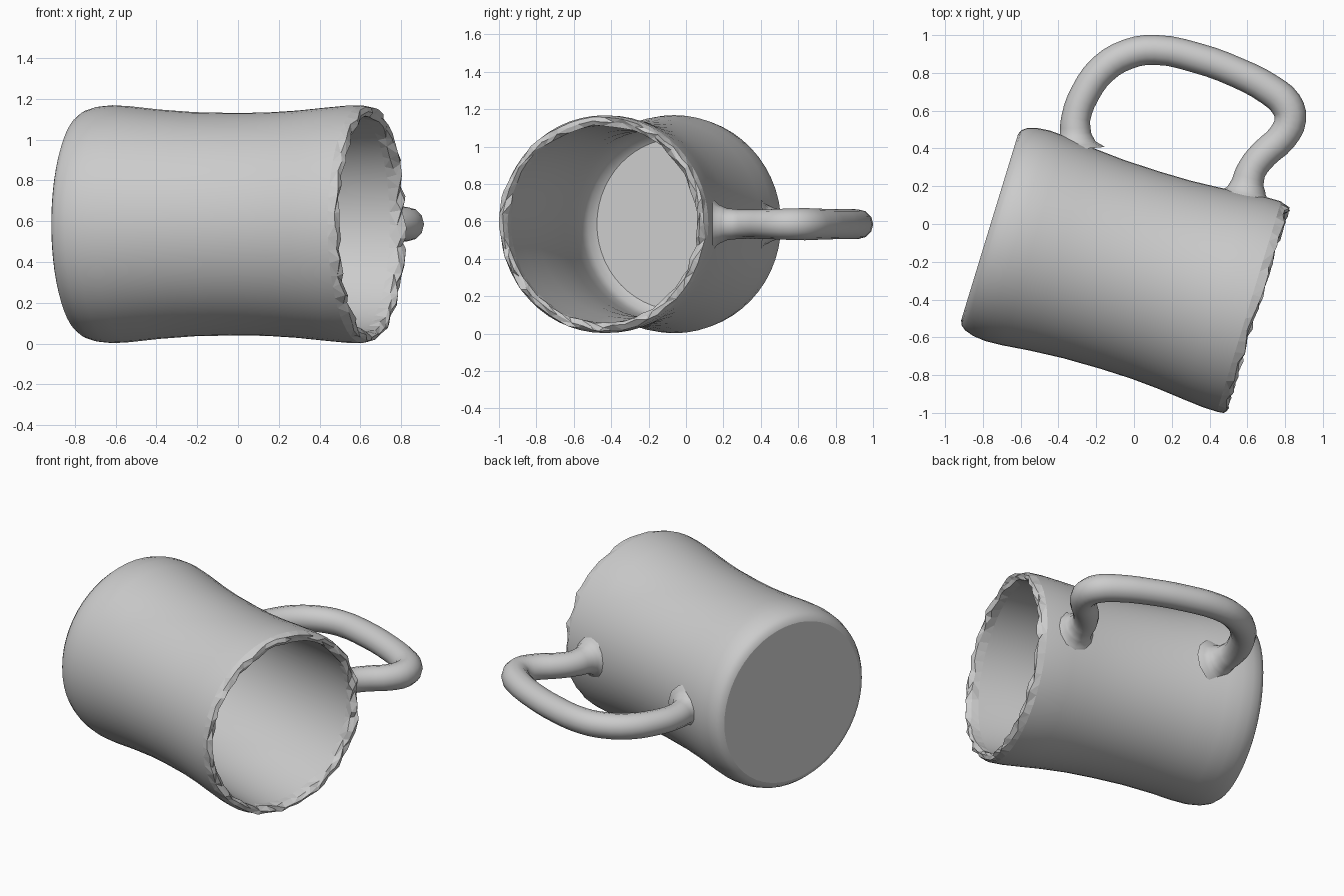
import bpy, bmesh, math, random
from mathutils import Vector

if "Cube" in bpy.data.objects:
    bpy.data.objects.remove(bpy.data.objects["Cube"])

random.seed(4)
SEG = 56
TILT = math.radians(-17)
AXIS = Vector((math.cos(TILT), math.sin(TILT), 0))
SIDE = Vector((-math.sin(TILT), math.cos(TILT), 0))
CENTRE = SIDE * -0.24 + Vector((0, 0, 0.585))

clay = bpy.data.materials.new("grey clay")
clay.diffuse_color = (0.6, 0.6, 0.6, 1)
clay.use_nodes = True
clay.node_tree.nodes["Principled BSDF"].inputs["Base Color"].default_value = clay.diffuse_color


def place(t, r, a):
    """Point at distance t along the mug axis, radius r, angle a."""
    return CENTRE + AXIS * t + SIDE * (r * math.cos(a)) + Vector((0, 0, r * math.sin(a)))


# Mug body: waisted outer wall, chipped rim, inner wall and floor (t, r)
outer = [(-0.726, 0.515), (-0.716, 0.54), (-0.69, 0.56), (-0.64, 0.576), (-0.57, 0.583),
         (-0.48, 0.578), (-0.33, 0.562), (-0.15, 0.549), (0.05, 0.545), (0.22, 0.547),
         (0.38, 0.557), (0.52, 0.571), (0.63, 0.581), (0.71, 0.582)]
rim = [(0.75, 0.572), (0.757, 0.548), (0.738, 0.528)]
inner = [(0.69, 0.527), (0.52, 0.518), (0.3, 0.502), (0.05, 0.495), (-0.2, 0.502),
         (-0.45, 0.52), (-0.57, 0.518), (-0.63, 0.5), (-0.66, 0.46)]
profile = outer + rim + inner
rim_rows = range(len(outer), len(outer) + len(rim))

bm = bmesh.new()
rings = []
for row, (t, r) in enumerate(profile):
    ring = []
    for k in range(SEG):
        a = math.tau * k / SEG
        dt = dr = da = 0
        if row in rim_rows:                      # rough broken edge
            dt = random.uniform(-0.014, 0.012)
            dr = random.uniform(-0.007, 0.007)
            da = random.uniform(-0.03, 0.03)
        ring.append(bm.verts.new(place(t + dt, r + dr, a + da)))
    rings.append(ring)
for row in range(len(rings) - 1):
    for k in range(SEG):
        n = (k + 1) % SEG
        f = bm.faces.new((rings[row][k], rings[row][n], rings[row + 1][n], rings[row + 1][k]))
        f.smooth = True
bm.faces.new(rings[0])                           # flat base
bm.faces.new(rings[-1])                          # inner floor
bmesh.ops.recalc_face_normals(bm, faces=bm.faces)
rough = [f for f in bm.faces if all(
    any(v in rings[r] for r in range(rim_rows[0] - 1, rim_rows[-1] + 2)) for v in f.verts)]
for f in bmesh.ops.triangulate(bm, faces=rough)["faces"]:
    f.smooth = False                             # faceted chips
mesh = bpy.data.meshes.new("mug_body")
bm.to_mesh(mesh)
bm.free()
body = bpy.data.objects.new("mug_body", mesh)
bpy.context.collection.objects.link(body)
mesh.materials.append(clay)

# Handle: swept tube that flares where it meets the wall (x, y, tube radius)
path = [(-0.305, 0.395, 0.15), (-0.308, 0.43, 0.105), (-0.31, 0.48, 0.083), (-0.308, 0.56, 0.077),
        (-0.26, 0.69, 0.078), (-0.165, 0.82, 0.08), (-0.03, 0.9, 0.08), (0.11, 0.922, 0.079),
        (0.33, 0.88, 0.08), (0.55, 0.80, 0.08), (0.72, 0.71, 0.083), (0.805, 0.635, 0.086),
        (0.828, 0.555, 0.084), (0.785, 0.46, 0.08), (0.69, 0.372, 0.078), (0.625, 0.29, 0.078),
        (0.602, 0.22, 0.085), (0.594, 0.175, 0.105), (0.585, 0.135, 0.145)]
curve = bpy.data.curves.new("handle_path", "CURVE")
curve.dimensions = "3D"
curve.bevel_depth = 1.0
curve.bevel_resolution = 4
curve.resolution_u = 3
spline = curve.splines.new("BEZIER")
spline.bezier_points.add(len(path) - 1)
for p, (x, y, r) in zip(spline.bezier_points, path):
    p.co = (x, y, 0.585)
    p.radius = r
    p.handle_left_type = p.handle_right_type = "AUTO"
handle = bpy.data.objects.new("handle", curve)
bpy.context.collection.objects.link(handle)
curve.materials.append(clay)
bpy.context.view_layer.objects.active = handle
handle.select_set(True)
bpy.ops.object.convert(target="MESH")
bpy.ops.object.shade_smooth()
